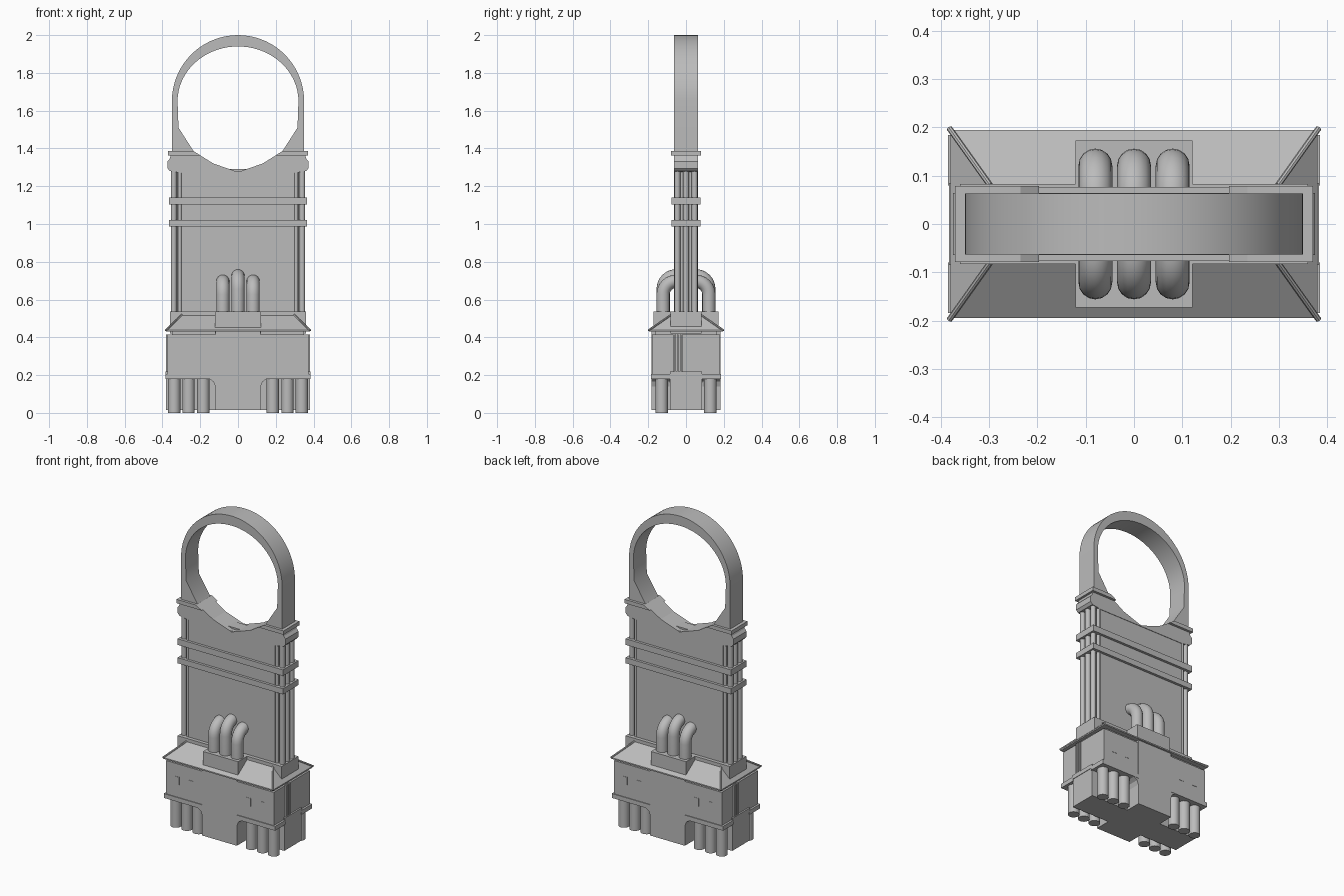
import bpy, bmesh, math
from mathutils import Vector

cube = bpy.data.objects.get("Cube")
if cube:
    bpy.data.objects.remove(cube, do_unlink=True)

stone = bpy.data.materials.new("stone_grey")
stone.use_nodes = True
GREY = (0.5, 0.5, 0.5, 1)
stone.diffuse_color = GREY
stone.node_tree.nodes["Principled BSDF"].inputs["Base Color"].default_value = GREY


def finish(name, bm, smooth=False):
    bmesh.ops.recalc_face_normals(bm, faces=bm.faces)
    mesh = bpy.data.meshes.new(name)
    bm.to_mesh(mesh)
    bm.free()
    mesh.materials.append(stone)
    ob = bpy.data.objects.new(name, mesh)
    bpy.context.collection.objects.link(ob)
    if smooth:
        bpy.ops.object.select_all(action="DESELECT")
        ob.select_set(True)
        bpy.context.view_layer.objects.active = ob
        bpy.ops.object.shade_smooth_by_angle(angle=math.radians(35))
    return ob


def box(name, x, y, z):
    """Box from (low, high) ranges on each axis."""
    bm = bmesh.new()
    bmesh.ops.create_cube(bm, size=1)
    for v in bm.verts:
        v.co = [r[0] if c < 0 else r[1] for c, r in zip(v.co, (x, y, z))]
    return finish(name, bm)


def sym(name, x, y, z):
    return box(name, (-x, x), (-y, y), z)


def prism(name, outline, y):
    """Extrude an x-z outline from -y to y."""
    bm = bmesh.new()
    face = bm.faces.new([bm.verts.new((px, -y, pz)) for px, pz in outline])
    out = bmesh.ops.extrude_face_region(bm, geom=[face])
    for v in out["geom"]:
        if isinstance(v, bmesh.types.BMVert):
            v.co.y = y
    return finish(name, bm)


def tube(name, path, radius, sides=16):
    """Sweep a circle along a path lying in one vertical plane."""
    bm = bmesh.new()
    pts = [Vector(p) for p in path]
    span = pts[-1] - pts[0]
    side = Vector((1, 0, 0)) if abs(span.x) < 1e-6 else span.cross(Vector((0, 0, 1))).normalized()
    rings = []
    for i, p in enumerate(pts):
        along = (pts[min(i + 1, len(pts) - 1)] - pts[max(i - 1, 0)]).normalized()
        up = side.cross(along)
        angles = [math.tau * k / sides for k in range(sides)]
        rings.append([bm.verts.new(p + radius * (side * math.cos(a) + up * math.sin(a))) for a in angles])
    for a, b in zip(rings, rings[1:]):
        for k in range(sides):
            n = (k + 1) % sides
            bm.faces.new((a[k], a[n], b[n], b[k]))
    bm.faces.new(rings[0])
    bm.faces.new(rings[-1])
    return finish(name, bm, True)


# Large hoop: round outside, egg-shaped opening
SPRING = 1.65
outer = [(0.35, 1.385), (0.35, 1.51)]
inner = [(0.235, 1.385), (0.315, 1.51)]
for i in range(37):
    a = math.pi * i / 36
    outer.append((0.35 * math.cos(a), SPRING + 0.35 * math.sin(a)))
    inner.append((0.32 * math.cos(a), SPRING + 0.29 * math.sin(a)))
outer += [(-0.35, 1.51), (-0.35, 1.385)]
inner += [(-0.315, 1.51), (-0.235, 1.385)]
bm = bmesh.new()
loops = [[bm.verts.new((x, y, z)) for x, z in line]
         for line, y in ((outer, -0.063), (outer, 0.063), (inner, 0.063), (inner, -0.063))]
for j in range(4):
    a, b = loops[j], loops[(j + 1) % 4]
    for k in range(len(a) - 1):
        bm.faces.new((a[k], a[k + 1], b[k + 1], b[k]))
finish("hoop", bm, True)

# Head that cradles the hoop, and its collars
half = [(0.13, 1.32), (0.235, 1.385), (0.355, 1.385), (0.355, 1.365), (0.362, 1.345),
        (0.374, 1.33), (0.374, 1.295), (0.36, 1.28), (0.30, 1.27)]
prism("head", [(0, 1.275)] + half + [(-x, z) for x, z in reversed(half)], 0.064)
for s, label in ((1, "left"), (-1, "right")):
    prism("collar_" + label, [(s * x, z) for x, z in
          ((0.197, 1.362), (0.235, 1.386), (0.37, 1.386), (0.37, 1.362))], 0.079)

# Tower slab, corner columns and bands
sym("tower_slab", 0.30, 0.061, (0.5, 1.28))
sym("tower_core", 0.325, 0.035, (0.5, 1.29))
for s, label in ((1, "left"), (-1, "right")):
    for x, y in ((0.34, -0.046), (0.34, 0), (0.34, 0.046), (0.308, -0.052), (0.308, 0.052)):
        r = 0.016 if x > 0.32 else 0.011
        tube("column_" + label, [(s * x, y, 0.5), (s * x, y, 1.3)], r, 12)
sym("lower_band", 0.365, 0.077, (0.987, 1.022))
sym("upper_band", 0.365, 0.077, (1.102, 1.14))
sym("tower_plinth", 0.36, 0.083, (0.42, 0.537))

# Hipped roof with corner ribs
bm = bmesh.new()
levels = [[bm.verts.new((sx * x, sy * y, z)) for sx, sy in ((-1, -1), (1, -1), (1, 1), (-1, 1))]
          for x, y, z in ((0.38, 0.195, 0.43), (0.38, 0.195, 0.438), (0.298, 0.08, 0.518))]
for a, b in zip(levels, levels[1:]):
    for k in range(4):
        bm.faces.new((a[k], a[(k + 1) % 4], b[(k + 1) % 4], b[k]))
bm.faces.new(levels[0])
bm.faces.new(levels[-1])
finish("roof", bm)
for sx in (-1, 1):
    for sy in (-1, 1):
        tube("roof_rib", [(sx * 0.382, sy * 0.198, 0.437), (sx * 0.298, sy * 0.08, 0.518)], 0.006, 8)

# House: centre block, lower body, wings and ledges
sym("centre_block", 0.12, 0.183, (0.015, 0.435))
sym("lower_body", 0.38, 0.085, (0.015, 0.2))
sym("house_core", 0.35, 0.165, (0.19, 0.435))
for s, label in ((1, "left"), (-1, "right")):
    for t, end in ((-1, "front"), (1, "back")):
        def at(a, b, m):
            return tuple(sorted((a * m, b * m)))
        box(f"wing_{end}_{label}", at(0.12, 0.373, s), at(0.066, 0.179, t), (0.2, 0.415))
        box(f"ledge_{end}_{label}", at(0.12, 0.385, s), at(0.08, 0.184, t), (0.18, 0.207))
        # Bracket beside the centre block
        prism_pts = [(s * 0.115, 0.182), (s * 0.155, 0.182), (s * 0.13, 0.165), (s * 0.12, 0.14)]
        bracket = prism(f"bracket_{end}_{label}", prism_pts, 0.047)
        bracket.location.y = t * 0.135
        # Hanging cylinders under each wing
        for x in (0.338, 0.262, 0.184):
            tube(f"leg_cylinder_{end}_{label}",
                 [(s * x, t * 0.129, 0), (s * x, t * 0.129, 0.19)], 0.033)
        # Window plates
        for x in (0.2, 0.295):
            box(f"window_{end}_{label}", at(x - 0.014, x + 0.014, s),
                at(0.17, 0.181, t), (0.285, 0.335))
    # Side wall with upright slats in its recess
    box("side_wall_" + label, at(0.34, 0.373, s), at(-0.02, 0.07, s), (0.2, 0.415))
    box("side_sill_" + label, at(0.34, 0.383, s), (-0.085, 0.085), (0.195, 0.22))
    for y in (-0.058, -0.043, -0.028):
        box("side_slat_" + label, at(0.34, 0.38, s), at(y - 0.004, y + 0.004, s), (0.22, 0.415))

# Pipe bases and bent pipes entering the tower
sym("pipe_base", 0.121, 0.173, (0.42, 0.537))
for t, end in ((-1, "front"), (1, "back")):
    for x, top in ((-0.08, 0.697), (0, 0.726), (0.08, 0.697)):
        path = [(x, t * 0.121, 0.52)]
        for i in range(9):
            a = math.pi / 2 * i / 8
            path.append((x, t * (0.051 + 0.07 * math.cos(a)), top - 0.07 + 0.07 * math.sin(a)))
        path.append((x, t * 0.02, top))
        tube("bent_pipe_" + end, path, 0.035)
